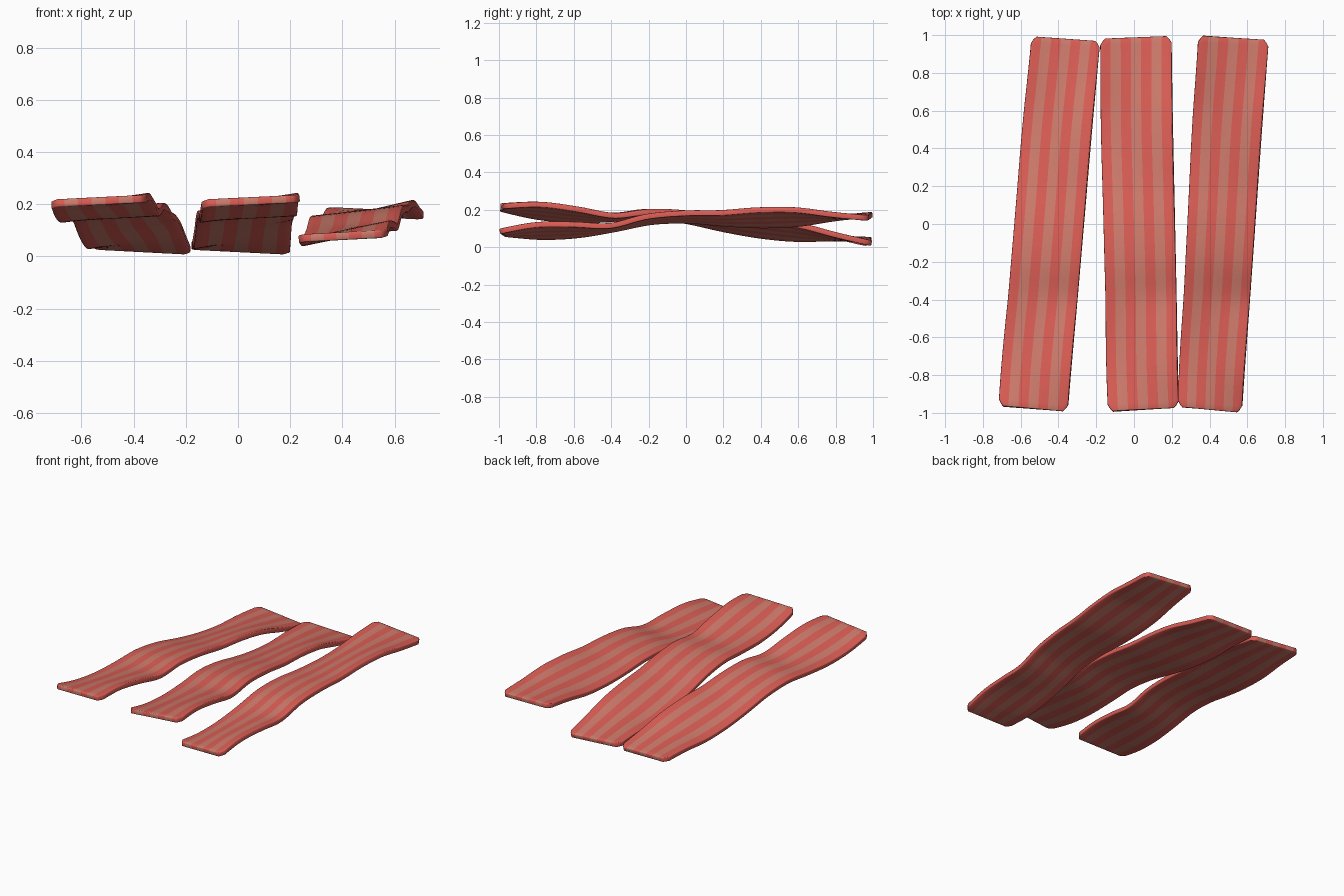
import bpy

if "Cube" in bpy.data.objects:
    bpy.data.objects.remove(bpy.data.objects["Cube"])

THICK = 0.03
ROWS, COLS = 56, 14          # two columns per colour stripe, seven stripes
TILT = 0.0675                # rise or fall of a strip over half its length

# shared ripple heights at eleven even stations from front to back
LEFT = [.122, .092, .088, .107, .132, .125, .095, .073, .068, .085, .0925]
RIGHT = [h - THICK for h in
         [.168, .190, .178, .157, .192, .197, .186, .188, .175, .136, .1025]]


def material(name, rgb):
    m = bpy.data.materials.new(name)
    m.diffuse_color = (*rgb, 1)
    m.use_nodes = True
    m.node_tree.nodes["Principled BSDF"].inputs["Base Color"].default_value = m.diffuse_color
    return m


meat = material("meat_red", (0.70, 0.11, 0.09))
fat = material("fat_tan", (0.62, 0.20, 0.15))


def spline(pts, t):
    """Catmull-Rom value of evenly spaced points at t in 0..1."""
    s = t * (len(pts) - 1)
    i = min(int(s), len(pts) - 2)
    f = s - i
    p = [2 * pts[0] - pts[1]] + pts + [2 * pts[-1] - pts[-2]]
    a, b, c, d = p[i:i + 4]
    return b + 0.5 * f * (c - a + f * (2*a - 5*b + 4*c - d + f * (3*(b - c) + d - a)))


def lerp(a, b, t):
    return a + (b - a) * t


def strip(name, fl, fr, bl, br, tilt):
    """Wavy striped slice between four plan corners."""
    verts, faces = [], []
    for j in range(ROWS + 1):
        for i in range(COLS + 1):
            u, v = i / COLS, j / ROWS
            if i in (0, COLS) and j in (0, ROWS):      # clip the corners
                u = lerp(u, 0.5, 0.07)
                v = lerp(v, 0.5, 0.014)
            x = lerp(lerp(fl[0], fr[0], u), lerp(bl[0], br[0], u), v)
            y = lerp(lerp(fl[1], fr[1], u), lerp(bl[1], br[1], u), v)
            z = lerp(spline(LEFT, v), spline(RIGHT, v), u) + tilt * (2 * v - 1)
            verts.append((x, y, z))
    w = COLS + 1
    for j in range(ROWS):
        for i in range(COLS):
            a = j * w + i
            faces.append((a, a + 1, a + w + 1, a + w))
    me = bpy.data.meshes.new(name)
    me.from_pydata(verts, [], faces)
    me.materials.append(meat)
    me.materials.append(fat)
    for p in me.polygons:
        p.material_index = (p.index % COLS) // 2 % 2
    ob = bpy.data.objects.new(name, me)
    bpy.context.collection.objects.link(ob)
    # thickness upward, then slightly softened rims
    so = ob.modifiers.new("thickness", 'SOLIDIFY')
    so.thickness = THICK
    so.offset = 1
    be = ob.modifiers.new("soft_rim", 'BEVEL')
    be.width = 0.005
    be.segments = 2
    be.limit_method = 'ANGLE'
    be.angle_limit = 1.0
    bpy.ops.object.select_all(action='DESELECT')
    ob.select_set(True)
    bpy.context.view_layer.objects.active = ob
    bpy.ops.object.shade_smooth_by_angle()


strip("left_strip", (-.717, -.967), (-.35, -.993), (-.543, .993), (-.18, .962), -TILT)
strip("middle_strip", (-.137, -.997), (.238, -.972), (-.18, .98), (.198, .99), -TILT)
strip("right_strip", (.232, -.97), (.572, -.995), (.34, 1.0), (.713, .972), TILT)
